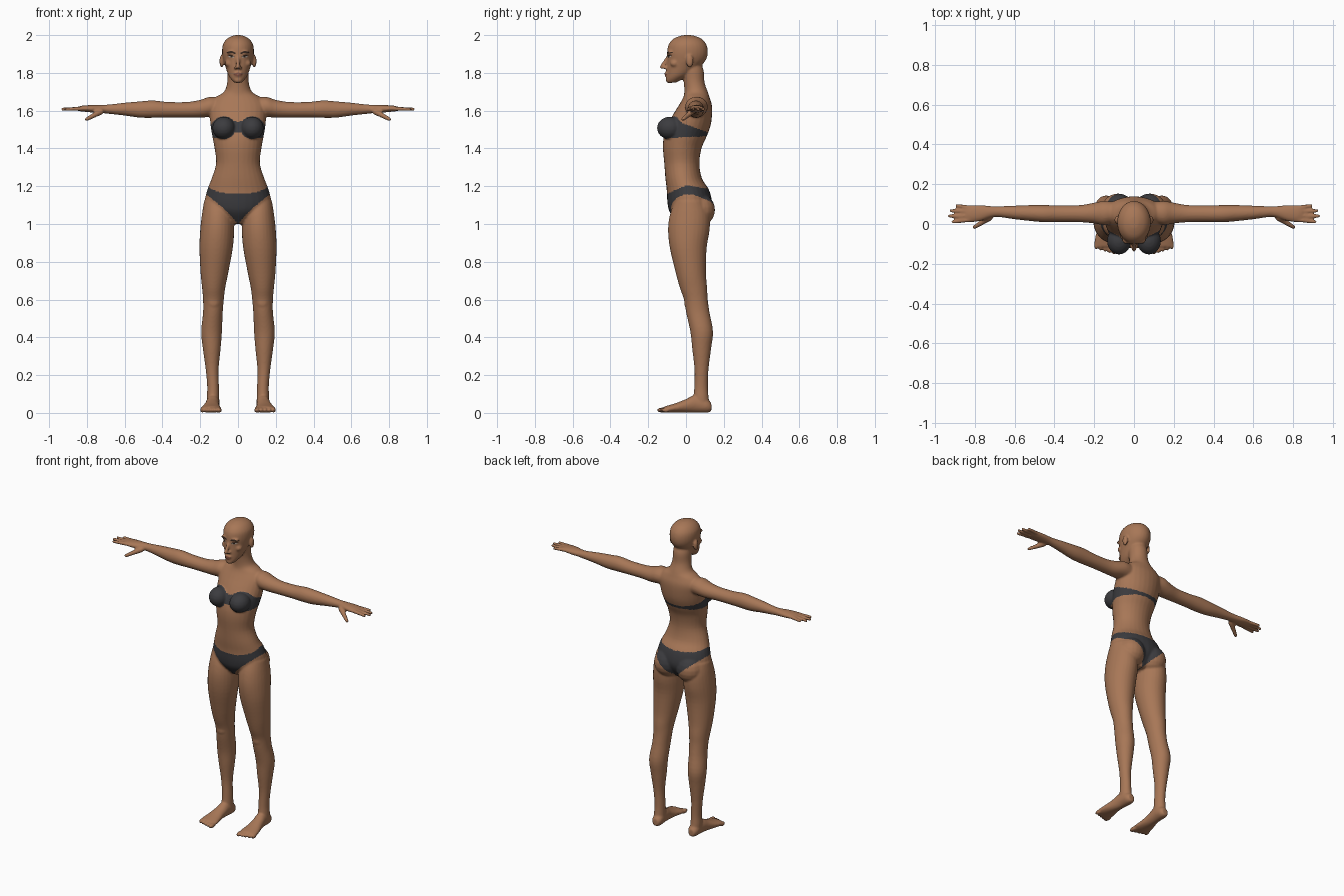
import bpy
import bmesh
import math
from mathutils import Matrix, Vector
from mathutils.bvhtree import BVHTree

cube = bpy.data.objects.get("Cube")
if cube:
    bpy.data.objects.remove(cube, do_unlink=True)


def material(name, red, green, blue):
    mat = bpy.data.materials.new(name)
    mat.use_nodes = True
    colour = (red, green, blue, 1)
    mat.diffuse_color = colour
    shader = next(n for n in mat.node_tree.nodes if n.type == "BSDF_PRINCIPLED")
    shader.inputs["Base Color"].default_value = colour
    shader.inputs["Roughness"].default_value = 0.6
    return mat


skin = material("skin brown", 0.39, 0.185, 0.095)
fabric = material("charcoal fabric", 0.045, 0.045, 0.05)
lip_colour = material("lip brown", 0.25, 0.09, 0.06)
brow_colour = material("brow dark brown", 0.035, 0.02, 0.014)
eye_white = material("eye white", 0.5, 0.45, 0.4)


def smooth_keys(keys, steps=4):
    """Pass a smooth curve through a few key rows."""
    rows = [Vector(key) for key in keys]
    result = []
    for i in range(len(rows) - 1):
        a, b = rows[max(i - 1, 0)], rows[i]
        c, d = rows[i + 1], rows[min(i + 2, len(rows) - 1)]
        for k in range(steps):
            t = k / steps
            result.append((b * 2 + (c - a) * t + (a * 2 - b * 5 + c * 4 - d) * t * t
                           + (b * 3 - a - c * 3 + d) * t ** 3) / 2)
    return result + [rows[-1]]


def skin_rings(bm, rings):
    """Join rings of points into a closed tube."""
    rings = [[bm.verts.new(point) for point in ring] for ring in rings]
    for low, high in zip(rings, rings[1:]):
        for k in range(len(low)):
            bm.faces.new((low[k - 1], low[k], high[k], high[k - 1]))
    bm.faces.new(rings[0])
    bm.faces.new(rings[-1])


def loft(bm, keys, axis="z", side=1, sides=28):
    """Skin ellipses (position, centre u, centre v, radius u, radius v) along an axis."""
    rings = []
    for pos, u, v, ru, rv in smooth_keys(keys):
        ring = []
        for k in range(sides):
            angle = math.tau * k / sides
            a, b = u + ru * math.cos(angle), v + rv * math.sin(angle)
            point = {"x": (pos, a, b), "y": (a, pos, b), "z": (a, b, pos)}[axis]
            ring.append((point[0] * side, point[1], point[2]))
        rings.append(ring)
    skin_rings(bm, rings)


def ball(bm, centre, radii, side=1, sides=20, rows=10):
    rings = []
    for j in range(rows):
        tilt = math.pi * ((j + 0.5) / rows - 0.5)
        ring = []
        for k in range(sides):
            turn = math.tau * k / sides
            unit = (math.cos(tilt) * math.cos(turn), math.cos(tilt) * math.sin(turn),
                    math.sin(tilt))
            x, y, z = (c + r * n for c, r, n in zip(centre, radii, unit))
            ring.append((x * side, y, z))
        rings.append(ring)
    skin_rings(bm, rings)


def taper(bm, start, end, r_start, r_end, side=1, sides=12):
    """A tapering digit with round ends."""
    start, end = Vector(start), Vector(end)
    along = (end - start).normalized()
    across = along.orthogonal().normalized()
    other = along.cross(across)
    rings = []
    for tilt in (-75, -40, 0, 0, 40, 75):
        second = len(rings) > 2
        centre, r = (end, r_end) if second else (start, r_start)
        lean = math.radians(tilt)
        ring = []
        for k in range(sides):
            turn = math.tau * k / sides
            spoke = across * math.cos(turn) + other * math.sin(turn)
            point = centre + (along * math.sin(lean) + spoke * math.cos(lean)) * r
            ring.append((point.x * side, point.y, point.z))
        rings.append(ring)
    skin_rings(bm, rings)


# Body parts are laid out in hundredths of a unit
bm = bmesh.new()

# Torso and neck
loft(bm, [(100, 0, 2, 4, 6), (106, 0, 2, 14.5, 10.5), (111, 0, 2, 17.6, 11.8),
          (118, 0, 1, 16.3, 11.2), (124, 0, -1.2, 14, 9.7), (132, 0, -2.2, 11.6, 9.3),
          (140, 0, -2, 12.4, 10.2), (146, 0, -.5, 13.5, 11.3), (152, 0, 1.5, 14.5, 11.5),
          (158, 0, 3.5, 15, 10.3), (163, 0, 5, 15, 8.7), (167, 0, 5.5, 12, 7),
          (170, 0, 5.3, 7.4, 6.2), (175, 0, 4.3, 5.7, 5.5), (181, 0, 3.6, 5.5, 5.8),
          (185, 0, 3, 5, 5)])

# Head
loft(bm, [(174.8, 0, -7.5, 2, 2), (176.5, 0, -6.3, 3.6, 4.2), (179, 0, -4, 5.2, 6.4),
          (183, 0, -1.5, 6.6, 8.8), (187, 0, .3, 7.8, 10.3), (191, 0, .8, 8.4, 10.8),
          (195, 0, .8, 8, 10), (198, 0, .8, 5.9, 7.5), (199.6, 0, .8, 3, 3.8),
          (200, 0, .8, 1, 1.2)])
taper(bm, (0, -9.6, 188.5), (0, -12.7, 183.2), .8, 1.2)
ball(bm, (0, -10.2, 179.8), (2.4, 1.2, .8))
ball(bm, (0, -10, 178.5), (2, 1.2, .8))
ball(bm, (0, -8.8, 176.3), (2.5, 2, 1.8))

for side in (1, -1):
    # Brow ridge, cheek, nostril and ear
    ball(bm, (3.3, -8.5, 190.8), (2.8, 1.5, 1), side)
    ball(bm, (4.6, -6, 185), (2.3, 2.4, 2), side)
    ball(bm, (1.2, -11, 182.7), (1, 1.1, .8), side)
    ball(bm, (8.6, 2, 186.2), (1.2, 2, 3.4), side)
    # Bust and buttock
    ball(bm, (7.5, -8.5, 150.8), (6.1, 6.9, 6), side)
    ball(bm, (8, 7, 107.5), (8.5, 8.4, 8.8), side)
    # Leg
    loft(bm, [(112, 11, 2, 7, 8), (105, 10.8, 2, 8.3, 10.5), (97, 11, 1.5, 9, 11),
              (87, 11.6, 1.2, 8.8, 9.7), (74, 12.5, 2.6, 7.3, 8), (66, 12.9, 4, 6.1, 7.2),
              (60, 13, 5.2, 5.5, 6.3), (53, 13.3, 6.3, 5.2, 6.2), (43, 14, 8.3, 5.5, 6),
              (34, 13.9, 8.3, 4.7, 5), (23, 13.7, 8.2, 3.4, 3.7), (14, 13.2, 8, 3.1, 3.6),
              (8, 13.2, 8, 3.3, 4), (3, 13, 8.5, 3.3, 4)], side=side)
    ball(bm, (13, 1.5, 58.5), (3.4, 2.5, 4), side)
    # Foot and toes
    loft(bm, [(13.4, 13, 3, 2, 2.2), (11, 13, 3.8, 3.3, 3.7), (5, 13.3, 4.8, 3.5, 4.7),
              (0, 13.8, 3.7, 3.9, 3.6), (-5, 14.2, 2.7, 4.9, 2.6), (-9, 14.3, 2.1, 5.6, 2),
              (-11.5, 14.3, 1.8, 5.2, 1.6)], "y", side)
    for i in range(5):
        width = 1.6 if i == 0 else 1.15
        ball(bm, (10.1 + 2.2 * i, -12.4 + .45 * i, 1.5), (width, 3 - .2 * i, 1.4), side)
    # Arm and palm
    loft(bm, [(9, 6, 162, 5, 5), (15, 5.5, 162, 6, 5.3), (20, 5.5, 161, 5.2, 4.7),
              (27, 5.2, 160.5, 4.3, 4.1), (37, 5.2, 160.5, 4.2, 4.1),
              (45, 5.2, 160.8, 4.3, 4.6), (52, 5.5, 160.6, 4, 4.3), (60, 5.8, 160.8, 3.4, 3.4),
              (68, 6.2, 160.8, 2.7, 2.5), (72, 6.1, 160.9, 2.9, 2.2), (77, 5.5, 161, 4, 2),
              (82, 5.2, 161.1, 4.3, 1.6), (84.5, 5.2, 161, 3.9, 1.2)], "x", side)
    # Fingers and thumb
    for base_y, tip_x, tip_y in ((2, 91, 1.1), (4, 92.8, 4), (6.3, 92, 6.7), (8.3, 89, 9.2)):
        taper(bm, (82.5, base_y, 161.1), (tip_x, tip_y, 160.8), 1.1, .9, side)
    taper(bm, (72.5, 3.2, 159.6), (80.2, -1.6, 155.4), 1.7, 1, side)

bmesh.ops.recalc_face_normals(bm, faces=bm.faces)
rough = bpy.data.meshes.new("rough_body")
bm.to_mesh(rough)
bm.free()
rough.transform(Matrix.Scale(0.01, 4))
body = bpy.data.objects.new("body", rough)
bpy.context.collection.objects.link(body)

# Fuse the parts into one soft skin
fuse = body.modifiers.new("fuse", "REMESH")
fuse.mode = "VOXEL"
fuse.voxel_size = 0.006
soften = body.modifiers.new("soften", "SMOOTH")
soften.factor = 0.5
soften.iterations = 4
graph = bpy.context.evaluated_depsgraph_get()
mesh = bpy.data.meshes.new_from_object(body.evaluated_get(graph))
body.modifiers.clear()
body.data = mesh
bpy.data.meshes.remove(rough)
mesh.name = "body"
mesh.shade_smooth()


def in_top(x, y, z):
    """Cups, bridge and a band that narrows towards the back."""
    if x > 0.17 or not 1.44 < z < 1.58:
        return False
    if y < -0.03:
        if math.hypot((x - 0.075) / 0.063, (z - 1.51) / 0.06) < 1:
            return True
        if x < 0.075:
            return abs(z - 1.515) < 0.028
    upper = min(1.565, max(1.575 - 0.75 * (y + 0.074), 1.53 - 0.36 * (y + 0.01)))
    return 1.455 + 0.05 * (y + 0.1) < z < upper


def in_briefs(x, y, z):
    """High cut legs and a waist that dips at the front."""
    upper = 1.205 + (0.45 * y if y < 0 else -0.15 * y)
    return x < 0.22 and 0.99 + 0.16 * (x / 0.16) ** 0.75 < z < upper


mesh.materials.clear()
mesh.materials.append(skin)
mesh.materials.append(fabric)
for face in mesh.polygons:
    x, y, z = face.center
    face.material_index = int(in_top(abs(x), y, z) or in_briefs(abs(x), y, z))

# Thin plates that follow the face
head_faces = [p.vertices[:] for p in mesh.polygons if p.center.z > 1.7]
surface = BVHTree.FromPolygons([v.co for v in mesh.vertices], head_faces)


def face_plate(name, keys, mat, side=1, lift=0.0015, rows=4):
    """A strip of (x, z, half height) keys projected on the face."""
    plate = bmesh.new()
    columns = []
    for x, z, half in smooth_keys(keys if side > 0 else keys[::-1]):
        column = []
        for j in range(rows + 1):
            level = z + half * (2 * j / rows - 1)
            hit = surface.ray_cast(Vector((x * side, -1, level)), Vector((0, 1, 0)))[0]
            column.append(plate.verts.new((x * side, hit.y - lift, level)))
        columns.append(column)
    for a, b in zip(columns, columns[1:]):
        for j in range(rows):
            plate.faces.new((a[j], b[j], b[j + 1], a[j + 1]))
    data = bpy.data.meshes.new(name)
    plate.to_mesh(data)
    plate.free()
    data.materials.append(mat)
    data.shade_smooth()
    bpy.context.collection.objects.link(bpy.data.objects.new(name, data))


for side, label in ((1, "left"), (-1, "right")):
    face_plate(label + "_brow", [(.014, 1.903, .004), (.035, 1.911, .005),
                                 (.06, 1.907, .002)], brow_colour, side)
    face_plate(label + "_eye", [(.02, 1.883, .001), (.035, 1.886, .006),
                                (.051, 1.887, .001)], eye_white, side)
    face_plate(label + "_iris", [(.029, 1.886, .002), (.035, 1.886, .006),
                                 (.041, 1.886, .002)], brow_colour, side, 0.0025)
    face_plate(label + "_lash", [(.018, 1.885, .001), (.035, 1.892, .003),
                                 (.055, 1.89, .001)], brow_colour, side, 0.003)
face_plate("upper_lip", [(-.024, 1.792, .001), (0, 1.797, .005), (.024, 1.792, .001)], lip_colour)
face_plate("lower_lip", [(-.022, 1.79, .001), (0, 1.785, .005), (.022, 1.79, .001)], lip_colour)
